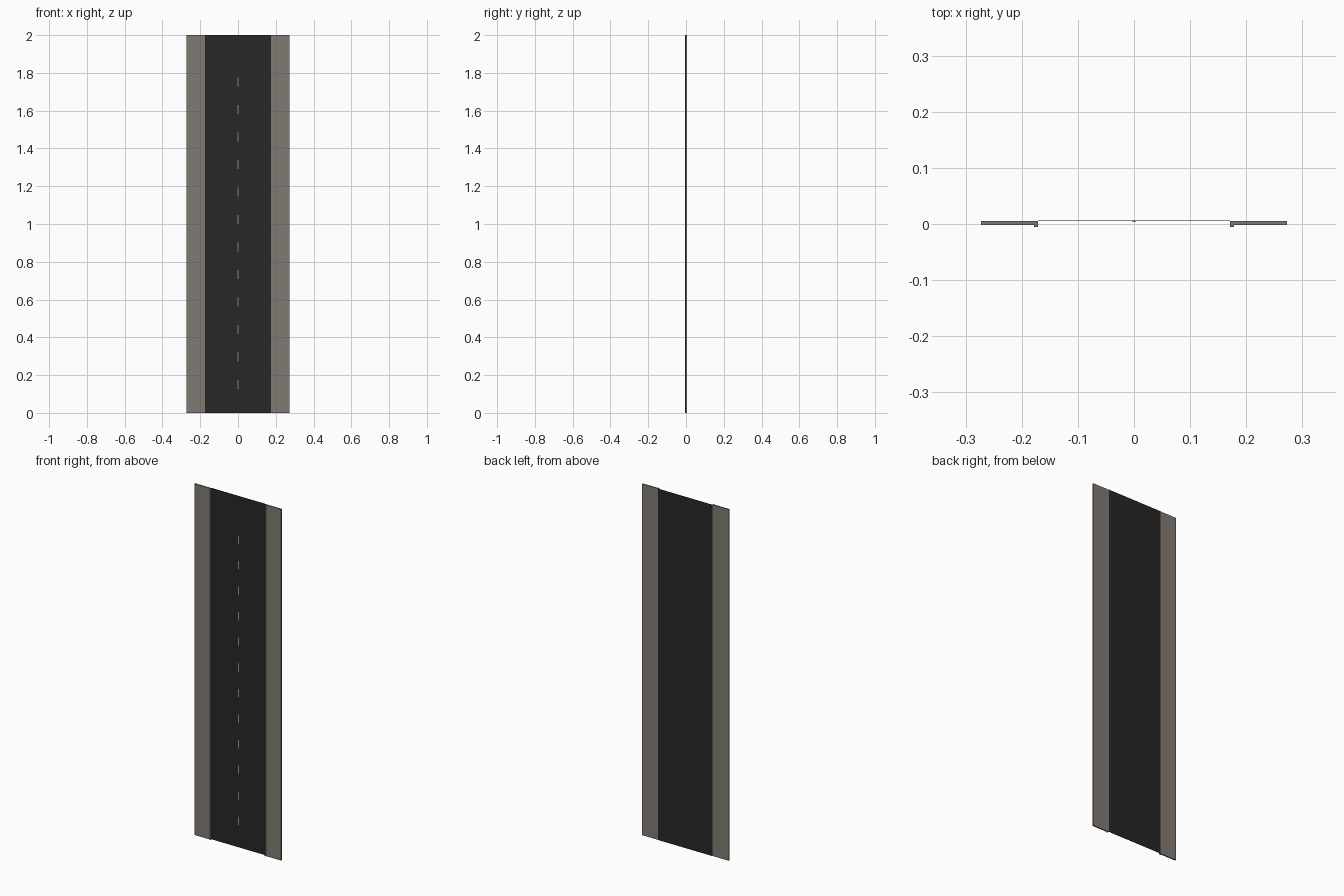
import bpy

if "Cube" in bpy.data.objects:
    bpy.data.objects.remove(bpy.data.objects["Cube"])

LENGTH = 2.0


def material(name, rgb):
    m = bpy.data.materials.new(name)
    m.diffuse_color = (*rgb, 1)
    m.use_nodes = True
    m.node_tree.nodes["Principled BSDF"].inputs["Base Color"].default_value = m.diffuse_color
    return m


asphalt = material("asphalt", (0.02, 0.02, 0.02))
concrete = material("concrete", (0.22, 0.195, 0.17))
paint = material("lane_paint", (0.35, 0.32, 0.12))


def box(name, x, y, z, mat):
    """Box from (min, max) ranges on each axis."""
    bpy.ops.mesh.primitive_cube_add(
        size=1, location=[(r[0] + r[1]) / 2 for r in (x, y, z)])
    ob = bpy.context.object
    ob.name = name
    ob.scale = [r[1] - r[0] for r in (x, y, z)]
    bpy.ops.object.transform_apply(location=False, rotation=False, scale=True)
    ob.data.materials.append(mat)
    return ob


full = (0, LENGTH)

# Thin asphalt slab, upright, with its driving face towards -y
box("road_surface", (-0.171, 0.171), (0.005, 0.0065), full, asphalt)

# Pavement and raised kerb on both sides
for side, s in (("left", -1), ("right", 1)):
    box(f"sidewalk_{side}", sorted((s * 0.178, s * 0.273)), (-0.002, 0.005), full, concrete)
    box(f"kerb_{side}", sorted((s * 0.171, s * 0.178)), (-0.0055, 0.005), full, concrete)

# Dashed centre line
for i in range(12):
    z = 0.15 + i * 0.1457
    box(f"lane_dash_{i + 1}", (-0.003, 0.003), (0.004, 0.005), (z - 0.024, z + 0.024), paint)
